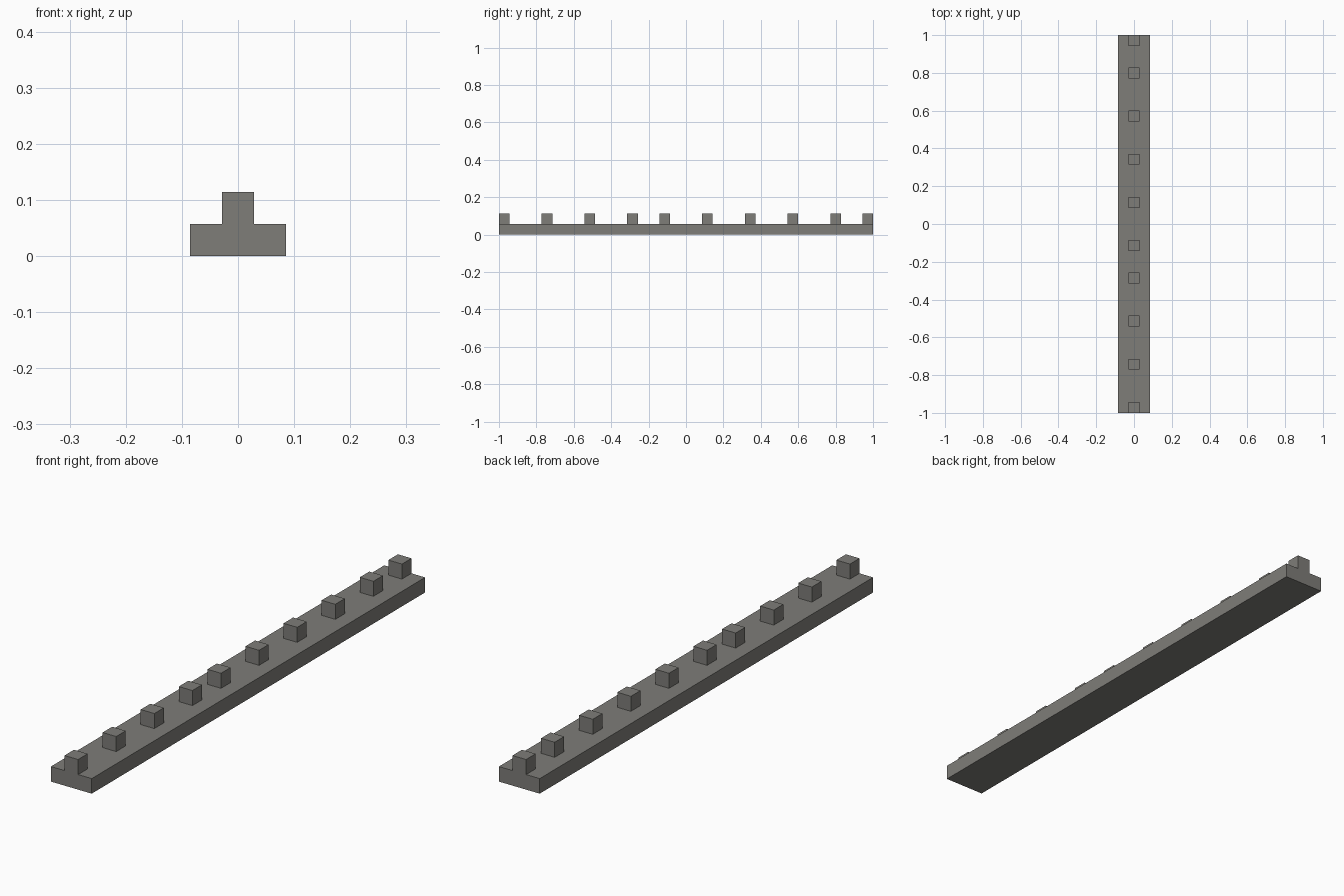
import bpy
import bmesh
import math

cube = bpy.data.objects.get("Cube")
if cube:
    bpy.data.objects.remove(cube, do_unlink=True)

# The rail is 35 modules long, 3 wide and 1 high
U = 2 / 35
STUD_ROWS = (0, 4, 8, 12, 15, 19, 23, 27, 31, 34)

grey = bpy.data.materials.new("warm_grey")
grey.use_nodes = True
color = (0.21, 0.205, 0.19, 1)
grey.diffuse_color = color
grey.node_tree.nodes["Principled BSDF"].inputs["Base Color"].default_value = color

bm = bmesh.new()


def raise_faces(faces, height):
    """Extrude each face straight up as a closed block."""
    result = bmesh.ops.extrude_discrete_faces(bm, faces=faces)["faces"]
    for face in result:
        bmesh.ops.translate(bm, verts=face.verts, vec=(0, 0, height))


# Top deck divided into square modules
bmesh.ops.create_grid(bm, x_segments=3, y_segments=35, size=0.5)
for v in bm.verts:
    v.co = (v.co.x * 3 * U, v.co.y * 35 * U, U)
bm.normal_update()
deck = list(bm.faces)

# Slab sides and underside
rim = [e for e in bm.edges if e.is_boundary]
skirt = bmesh.ops.extrude_edge_only(bm, edges=rim)["geom"]
for v in skirt:
    if isinstance(v, bmesh.types.BMVert):
        v.co.z = 0
bottom = [e for e in bm.edges if all(v.co.z == 0 for v in e.verts)]
bmesh.ops.contextual_create(bm, geom=bottom)

# Square studs along the centre line
studs = [f for f in deck
         if abs(f.calc_center_median().x) < U / 2
         and math.floor((f.calc_center_median().y + 1) / U) in STUD_ROWS]
raise_faces(studs, U)

# Merge coplanar modules into clean flat faces
bmesh.ops.recalc_face_normals(bm, faces=bm.faces)
bmesh.ops.dissolve_limit(bm, angle_limit=math.radians(1),
                         verts=bm.verts, edges=bm.edges)

mesh = bpy.data.meshes.new("studded_rail")
bm.to_mesh(mesh)
bm.free()
mesh.materials.append(grey)
rail = bpy.data.objects.new("studded_rail", mesh)
bpy.context.collection.objects.link(rail)
